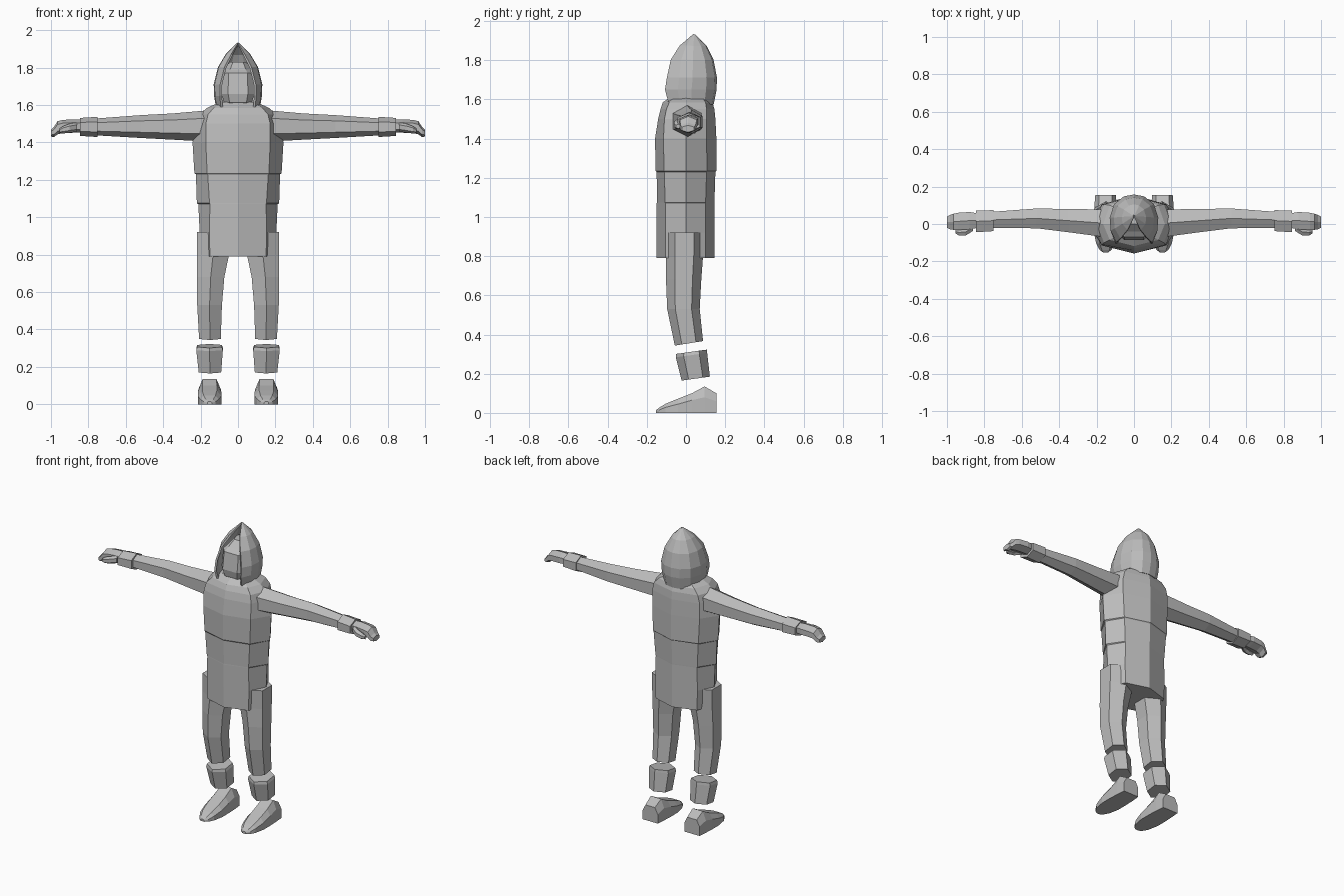
import bpy, bmesh, math
from mathutils import Vector

grey = bpy.data.materials.new("plain grey")
grey.diffuse_color = (0.5, 0.5, 0.5, 1)


def loft(name, rings, closed=True, caps=True, mirror=False, thick=0):
    """Skin a list of equally long point rings."""
    bm = bmesh.new()
    vs = [[bm.verts.new(p) for p in r] for r in rings]
    n = len(rings[0])
    for a, b in zip(vs, vs[1:]):
        for i in range(n if closed else n - 1):
            j = (i + 1) % n
            bm.faces.new((a[i], a[j], b[j], b[i]))
    if caps:
        bm.faces.new(vs[0][::-1])
        bm.faces.new(vs[-1])
    bmesh.ops.remove_doubles(bm, verts=bm.verts, dist=0.0005)
    bmesh.ops.recalc_face_normals(bm, faces=bm.faces)
    me = bpy.data.meshes.new(name)
    bm.to_mesh(me)
    bm.free()
    me.materials.append(grey)
    ob = bpy.data.objects.new(name, me)
    bpy.context.collection.objects.link(ob)
    if thick:
        m = ob.modifiers.new("thickness", 'SOLIDIFY')
        m.thickness = thick
        m.offset = 0
    if mirror:
        ob.modifiers.new("mirror", 'MIRROR')
    return ob


def hexagon(r1, r2):
    """Unit hexagon scaled, first point along the second axis."""
    return [(r1 * math.sin(i * math.pi / 3) / 0.866, r2 * math.cos(i * math.pi / 3))
            for i in range(6)]


# Coat: eight-sided rings with small lips at the side folds
def coat_ring(z, side, corner, front, back, cf, cb):
    return [(0, front, z), (corner, cf, z), (side, 0, z), (corner, cb, z),
            (0, back, z), (-corner, cb, z), (-side, 0, z), (-corner, cf, z)]


coat = [(0.79, 0.19, 0.15, -0.15, 0.145, -0.105, 0.1),
        (0.92, 0.205, 0.153, -0.15, 0.145, -0.105, 0.1),
        (1.07, 0.212, 0.15, -0.15, 0.145, -0.105, 0.1),
        (1.075, 0.22, 0.152, -0.147, 0.145, -0.107, 0.1),
        (1.23, 0.225, 0.162, -0.15, 0.15, -0.11, 0.105),
        (1.235, 0.233, 0.165, -0.155, 0.155, -0.112, 0.107),
        (1.40, 0.243, 0.172, -0.158, 0.155, -0.115, 0.105),
        (1.50, 0.215, 0.172, -0.142, 0.15, -0.11, 0.105),
        (1.55, 0.2, 0.16, -0.13, 0.145, -0.1, 0.105),
        (1.585, 0.165, 0.13, -0.118, 0.135, -0.085, 0.1),
        (1.615, 0.1, 0.08, -0.075, 0.11, -0.055, 0.08)]
loft("coat", [coat_ring(*c) for c in coat])

# Hood: open arch shell, pointed at the top
hood = []
for z, o, w, yf, yb in [(1.575, 0.085, 0.11, -0.085, 0.135), (1.65, 0.092, 0.122, -0.105, 0.15),
                        (1.71, 0.09, 0.124, -0.095, 0.152), (1.80, 0.068, 0.102, -0.075, 0.135),
                        (1.87, 0.032, 0.06, -0.03, 0.1), (1.928, 0, 0.001, 0.04, 0.042)]:
    d = yb - yf
    half = [(o, yf, z), (w * 0.96, yf + 0.25 * d, z), (w, yf + 0.52 * d, z),
            (w * 0.82, yf + 0.8 * d, z), (w * 0.42, yf + 0.96 * d, z)]
    hood.append(half + [(0, yb, z)] + [(-x, y, zz) for x, y, zz in reversed(half)])
loft("hood", hood, closed=False, caps=False, thick=0.012)

# Head inside the hood
loft("head", [[(0.6 * w, yf, z), (w, yf + 0.04, z), (w, 0.06, z), (0.5 * w, 0.11, z),
               (-0.5 * w, 0.11, z), (-w, 0.06, z), (-w, yf + 0.04, z), (-0.6 * w, yf, z)]
              for z, w, yf in [(1.57, 0.06, -0.03), (1.615, 0.075, -0.075), (1.66, 0.088, -0.085),
                               (1.77, 0.085, -0.07), (1.79, 0.07, -0.04), (1.83, 0.045, 0.0)]])


# Limbs along x: (x, y centre, z centre, y radius, z radius)
def arm_part(name, rows):
    loft(name, [[(x, y + a, z + b) for a, b in hexagon(ry, rz)]
                for x, y, z, ry, rz in rows], mirror=True)


arm_part("sleeve", [(0.17, 0.005, 1.488, 0.073, 0.083), (0.35, 0.018, 1.485, 0.062, 0.07),
                    (0.52, 0.03, 1.485, 0.053, 0.061), (0.76, 0.022, 1.483, 0.043, 0.045)])
arm_part("wrist_cuff", [(0.75, 0.018, 1.483, 0.056, 0.054), (0.845, 0.014, 1.483, 0.058, 0.048)])
arm_part("hand", [(0.83, 0.018, 1.487, 0.038, 0.034), (0.88, 0.018, 1.488, 0.046, 0.036),
                  (0.94, 0.014, 1.485, 0.046, 0.035), (0.965, 0.012, 1.478, 0.043, 0.035),
                  (0.985, 0.01, 1.455, 0.038, 0.027), (1.0, 0.01, 1.45, 0.03, 0.018)])
arm_part("thumb", [(0.86, -0.02, 1.482, 0.016, 0.024), (0.90, -0.042, 1.476, 0.02, 0.024),
                   (0.935, -0.045, 1.468, 0.017, 0.02), (0.955, -0.04, 1.462, 0.01, 0.012)])


# Limbs along z: (z, x centre, y centre, x radius, y radius, tilt)
def leg_part(name, rows):
    loft(name, [[(x + a, y + b, z + t * b) for a, b in hexagon(rx, ry)]
                for z, x, y, rx, ry, t in rows], mirror=True)


leg_part("trouser_leg", [(0.355, 0.15, 0.015, 0.058, 0.072, 0.16), (0.53, 0.152, -0.013, 0.066, 0.083, 0),
                         (0.68, 0.146, -0.012, 0.073, 0.09, 0), (0.80, 0.133, -0.008, 0.085, 0.095, 0),
                         (0.92, 0.133, -0.007, 0.085, 0.098, 0)])
leg_part("ankle_cuff", [(0.175, 0.15, 0.05, 0.06, 0.072, 0.14), (0.295, 0.152, 0.028, 0.071, 0.08, 0.14),
                        (0.312, 0.152, 0.028, 0.066, 0.078, 0.14)])

# Shoes lofted from heel to toe: (y, half width, side height, top height)
shoe = []
for y, w, h, t in [(0.155, 0.055, 0.06, 0.1), (0.095, 0.06, 0.08, 0.135), (0.03, 0.063, 0.065, 0.1),
                   (-0.04, 0.063, 0.045, 0.073), (-0.105, 0.05, 0.028, 0.046),
                   (-0.138, 0.032, 0.014, 0.026), (-0.153, 0.012, 0.008, 0.014)]:
    shoe.append([(0.152 + x, y, z) for x, z in
                 [(-w, 0), (-w, h), (-w * 0.62, t), (w * 0.62, t), (w, h), (w, 0)]])
loft("shoe", shoe, mirror=True)
